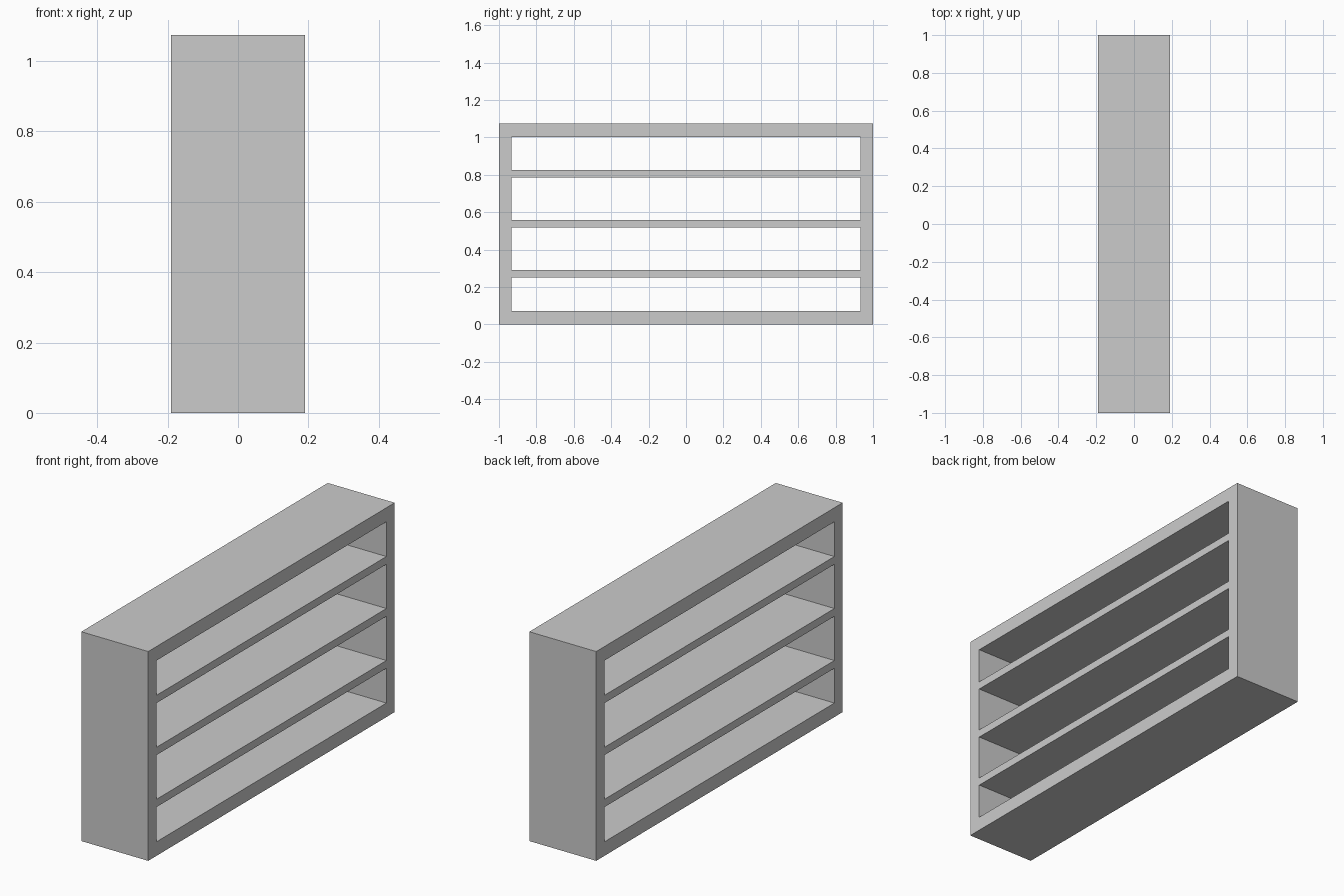
import bpy

if "Cube" in bpy.data.objects:
    bpy.data.objects.remove(bpy.data.objects["Cube"])

DEPTH, LENGTH, HEIGHT = 0.38, 2.0, 1.075   # x, y, z
SLAB = 0.072                               # top and bottom thickness
WALL = 0.067                               # end wall thickness
SHELF = 0.04                               # shelf thickness


def box(name, y0, y1, z0, z1):
    """Full-depth board spanning the given y and z ranges."""
    bpy.ops.mesh.primitive_cube_add(size=1, location=(0, (y0 + y1) / 2, (z0 + z1) / 2))
    obj = bpy.context.object
    obj.name = name
    obj.scale = (DEPTH, y1 - y0, z1 - z0)
    bpy.ops.object.transform_apply(location=False, rotation=False, scale=True)
    return obj


half = LENGTH / 2
inner = half - WALL

# Outer frame
box("bottom_panel", -half, half, 0, SLAB)
box("top_panel", -half, half, HEIGHT - SLAB, HEIGHT)
box("front_end_wall", -half, -inner, SLAB, HEIGHT - SLAB)
box("back_end_wall", inner, half, SLAB, HEIGHT - SLAB)

# Three evenly spaced shelves, open on both long sides
for name, offset in (("lower_shelf", -0.267), ("middle_shelf", 0), ("upper_shelf", 0.267)):
    z = HEIGHT / 2 + offset
    box(name, -inner, inner, z - SHELF / 2, z + SHELF / 2)
